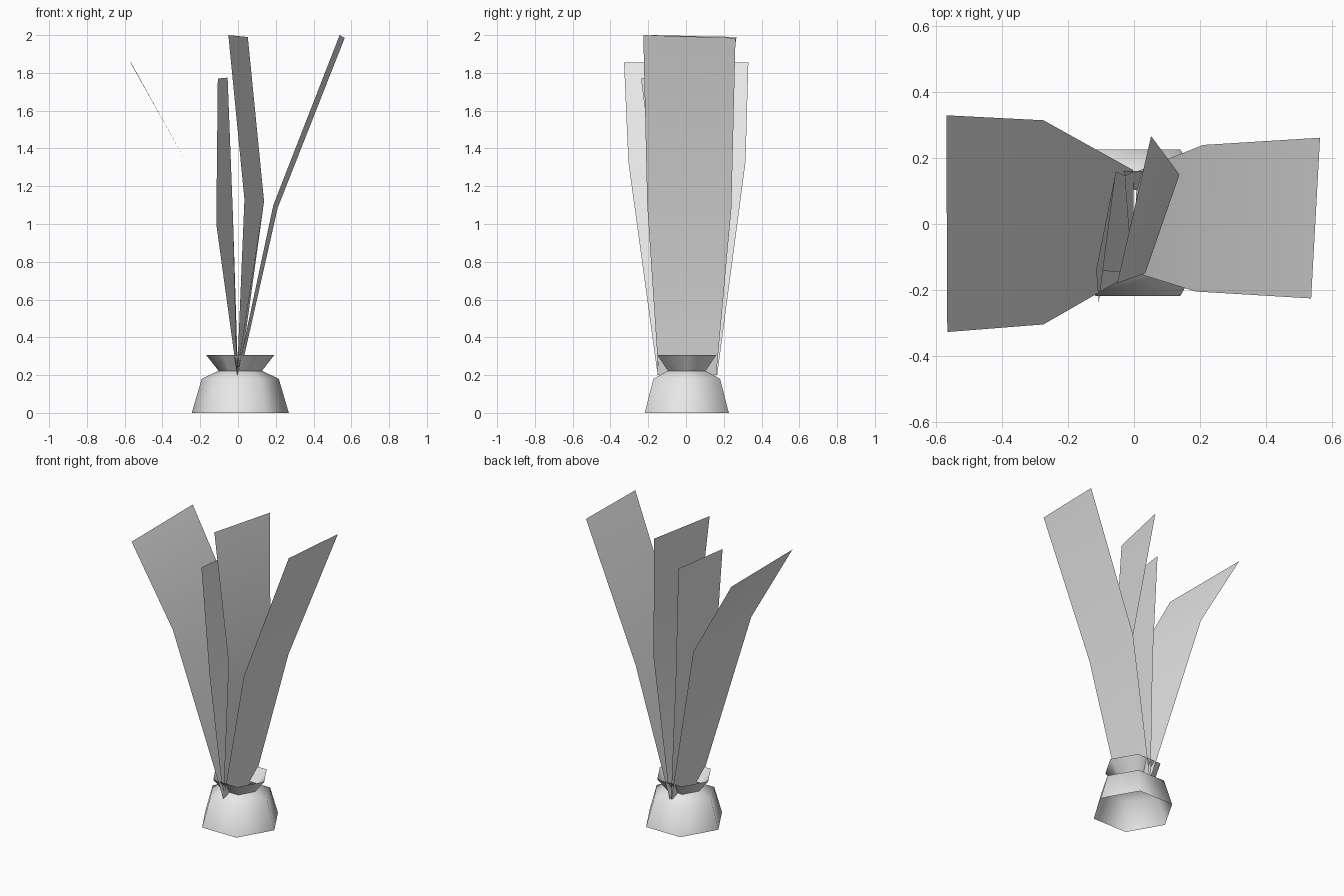
import bpy
import bmesh
from math import cos, sin, pi, radians

cube = bpy.data.objects.get("Cube")
if cube:
    bpy.data.objects.remove(cube, do_unlink=True)


def make_material(name, rgb):
    mat = bpy.data.materials.new(name)
    mat.use_nodes = True
    mat.diffuse_color = (*rgb, 1)
    mat.node_tree.nodes["Principled BSDF"].inputs["Base Color"].default_value = (*rgb, 1)
    return mat


grey = make_material("plain_grey", (0.8, 0.8, 0.8))


def loft(name, rows, closed, angle):
    """Skin a list of point rows into an open sheet or tube."""
    bm = bmesh.new()
    rings = [[bm.verts.new(p) for p in row] for row in rows]
    count = len(rings[0])
    for low, high in zip(rings, rings[1:]):
        for i in range(count if closed else count - 1):
            j = (i + 1) % count
            bm.faces.new((low[i], low[j], high[j], high[i]))
    mesh = bpy.data.meshes.new(name)
    bm.to_mesh(mesh)
    bm.free()
    mesh.materials.append(grey)
    obj = bpy.data.objects.new(name, mesh)
    bpy.context.collection.objects.link(obj)
    bpy.ops.object.select_all(action='DESELECT')
    obj.select_set(True)
    bpy.context.view_layer.objects.active = obj
    bpy.ops.object.shade_smooth_by_angle(angle=radians(angle))
    return obj


def hexagon(radius, z):
    return [(0.012 + radius * cos(i * pi / 3), 0.004 + radius * sin(i * pi / 3), z)
            for i in range(6)]


# Open six-sided pot: base, shoulder, pinched neck and flared rim
pot_profile = [(0.257, 0), (0.204, 0.18), (0.115, 0.223), (0.181, 0.307)]
loft("pot", [hexagon(r, z) for r, z in pot_profile], True, 62)

# Four thin leaves, each given as front and back corners from root to tip
leaves = {
    "left_drooping_leaf": [
        [(-0.005, -0.15, 0.2), (-0.005, 0.165, 0.2)],
        [(-0.275, -0.305, 1.33), (-0.275, 0.315, 1.33)],
        [(-0.567, -0.328, 1.855), (-0.57, 0.33, 1.855)]],
    "right_drooping_leaf": [
        [(-0.005, -0.145, 0.2), (0.01, 0.16, 0.2)],
        [(0.187, -0.205, 1.1), (0.21, 0.24, 1.085)],
        [(0.538, -0.226, 2.0), (0.565, 0.262, 1.985)]],
    "tall_upright_leaf": [
        [(-0.005, -0.15, 0.2), (0.01, 0.16, 0.2)],
        [(0.034, -0.15, 1.13), (0.138, 0.15, 1.12)],
        [(-0.051, -0.18, 2.0), (0.052, 0.267, 1.99)]],
    "short_upright_leaf": [
        [(-0.005, -0.15, 0.2), (0.0, 0.16, 0.2)],
        [(-0.115, -0.14, 1.0), (-0.027, 0.147, 1.05)],
        [(-0.107, -0.238, 1.77), (-0.055, 0.16, 1.775)]],
}
for name, rows in leaves.items():
    loft(name, rows, False, 40)
